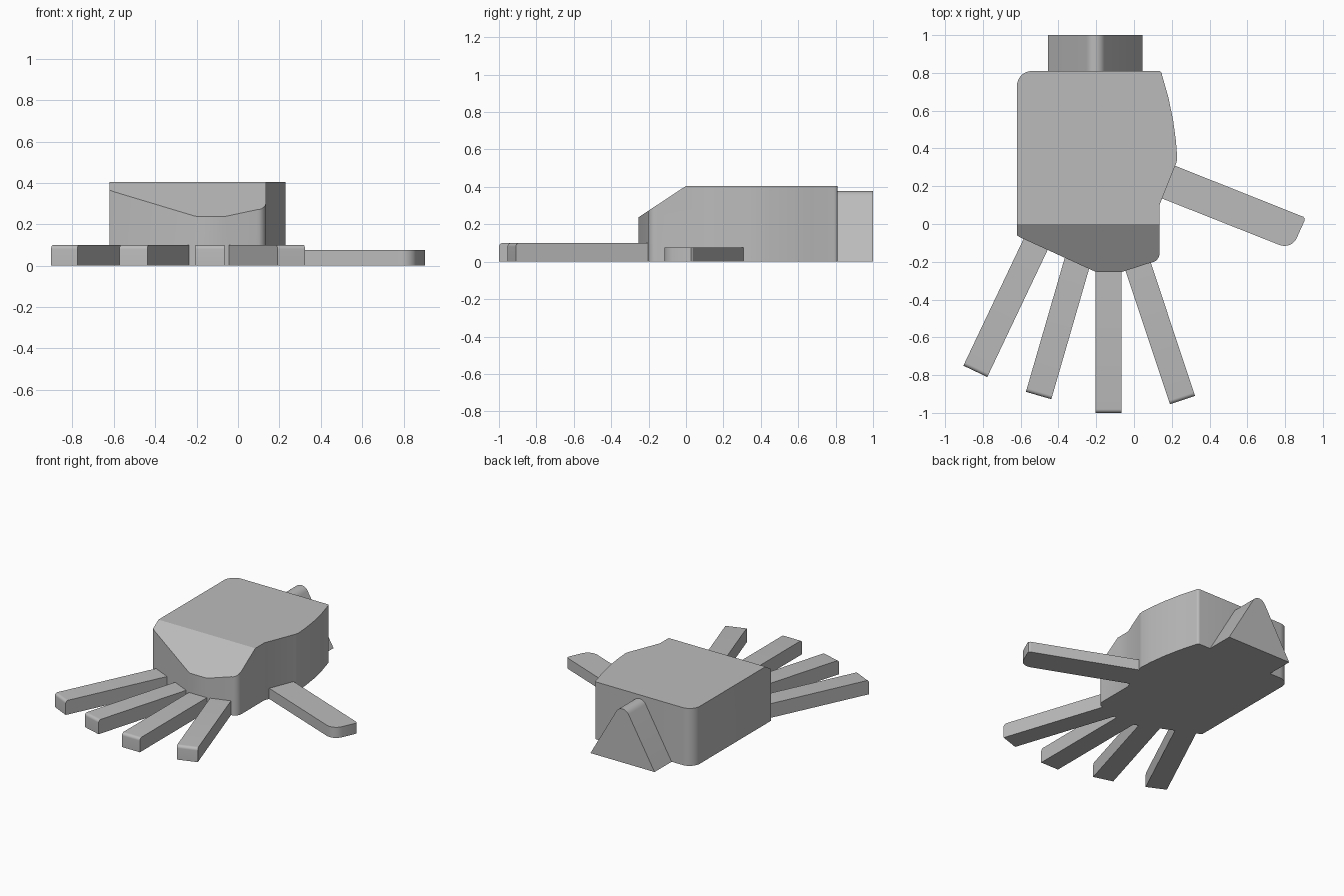
import bpy, bmesh
from math import sin, cos, radians, sqrt
from mathutils import Matrix, Vector

cube = bpy.data.objects.get("Cube")
if cube:
    bpy.data.objects.remove(cube, do_unlink=True)

grey = bpy.data.materials.new("plain_grey")
grey.use_nodes = True
grey.diffuse_color = (0.5, 0.5, 0.5, 1)
grey.node_tree.nodes["Principled BSDF"].inputs["Base Color"].default_value = grey.diffuse_color


def arc(cx, cy, r, start, end, steps=6):
    """Points on a circle between two angles in degrees."""
    angles = [radians(start + (end - start) * i / steps) for i in range(steps + 1)]
    return [(cx + r * cos(a), cy + r * sin(a)) for a in angles]


def frame(u, v, w, origin):
    """Matrix that puts profile axes u, v and extrusion axis w in place."""
    m = Matrix((u, v, w)).transposed().to_4x4()
    m.translation = origin
    return m


def prism(name, outline, depth, matrix=Matrix(), cut=None):
    """Extrude a profile, optionally slicing off the side the cut normal faces."""
    bm = bmesh.new()
    base = bm.faces.new([bm.verts.new((x, y, 0)) for x, y in outline])
    top = bmesh.ops.extrude_face_region(bm, geom=[base])
    verts = [e for e in top["geom"] if isinstance(e, bmesh.types.BMVert)]
    bmesh.ops.translate(bm, verts=verts, vec=(0, 0, depth))
    bm.transform(matrix)
    if cut:
        point, normal = cut
        geom = bm.verts[:] + bm.edges[:] + bm.faces[:]
        bmesh.ops.bisect_plane(bm, geom=geom, plane_co=point, plane_no=normal, clear_outer=True)
        bmesh.ops.holes_fill(bm, edges=[e for e in bm.edges if e.is_boundary])
    bmesh.ops.recalc_face_normals(bm, faces=bm.faces[:])
    mesh = bpy.data.meshes.new(name)
    bm.to_mesh(mesh)
    bm.free()
    mesh.materials.append(grey)
    obj = bpy.data.objects.new(name, mesh)
    bpy.context.collection.objects.link(obj)
    bpy.ops.object.select_all(action="DESELECT")
    obj.select_set(True)
    bpy.context.view_layer.objects.active = obj
    bpy.ops.object.shade_smooth_by_angle(angle=radians(25))
    return obj


# Palm: rounded outline with a bulging thumb side and a sloped knuckle face
palm = [(-0.62, -0.06), (-0.6, -0.072), (-0.21, -0.25), (-0.195, -0.254), (-0.065, -0.254)]
palm += [(0.09, -0.204)] + arc(0.085, -0.155, 0.05, -70, 0)
palm += [(0.135, 0.1), (0.225, 0.325), (0.229, 0.35)]
palm += [(0.222, 0.44), (0.207, 0.55), (0.182, 0.67), (0.148, 0.79)]
palm += arc(0.13, 0.792, 0.018, 20, 90, 4) + arc(-0.54, 0.73, 0.08, 90, 180, 8)
prism("palm", palm, 0.405, cut=((0, 0, 0.405), (0, -0.165, 0.25)))

# Wrist: equilateral prism with a rounded ridge
half, ridge = 0.25, 0.055
centre_z = half * sqrt(3) - 2 * ridge
wrist = [(-half, 0), (half, 0)] + arc(0, centre_z, ridge, 30, 150, 10)
prism("wrist", wrist, 0.25, frame((1, 0, 0), (0, 0, 1), (0, 1, 0), (-0.205, 0.75, 0)))

# Fingers: bars with a rounded upper tip edge, fanned out from the palm
width, height, edge = 0.14, 0.1, 0.02
fingers = {
    "little_finger": ((-0.46, 0.02), (-0.84, -0.78)),
    "ring_finger": ((-0.265, -0.08), (-0.505, -0.908)),
    "middle_finger": ((-0.135, -0.15), (-0.135, -1)),
    "index_finger": ((-0.02, -0.1), (0.257, -0.932)),
}
for name, (root, tip) in fingers.items():
    root, tip = Vector((*root, 0)), Vector((*tip, 0))
    along = (tip - root).normalized()
    side = along.cross(Vector((0, 0, 1)))
    length = (tip - root).length
    profile = [(0, 0), (length, 0)]
    profile += arc(length - edge, height - edge, edge, 0, 90) + [(0, height)]
    prism(name, profile, width, frame(along, (0, 0, 1), side, root - side * width / 2))

# Thumb: thinner bar with one broad rounded tip corner
thumb = [(0.1, 0.355), (0.03, 0.182), (0.77, -0.111)]
thumb += arc(0.797, -0.045, 0.071, -112, -22, 8)
thumb += [(0.903, 0.018), (0.904, 0.028), (0.897, 0.038)]
prism("thumb", thumb, 0.075)
